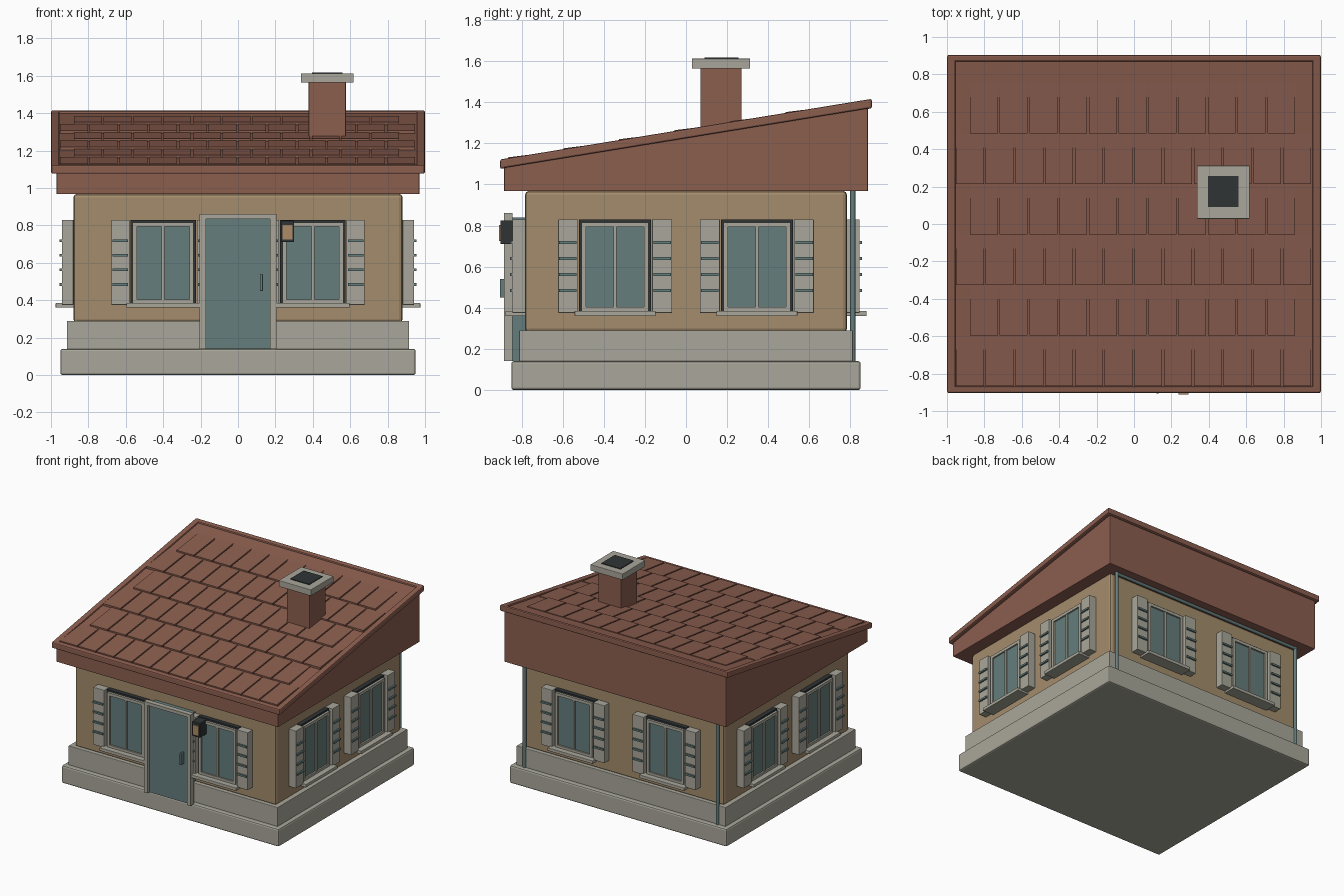
import bpy, bmesh, math
from mathutils import Matrix, Vector

if "Cube" in bpy.data.objects:
    bpy.data.objects.remove(bpy.data.objects["Cube"])


def material(name, rgb):
    m = bpy.data.materials.new(name)
    m.diffuse_color = (*rgb, 1)
    m.use_nodes = True
    m.node_tree.nodes["Principled BSDF"].inputs["Base Color"].default_value = m.diffuse_color
    return m


STONE = material("pale_stone", (0.40, 0.39, 0.325))
WALL = material("tan_plaster", (0.37, 0.265, 0.15))
ROOF = material("red_brown_roof", (0.26, 0.112, 0.078))
TEAL = material("grey_teal", (0.13, 0.205, 0.20))
DARK = material("charcoal", (0.028, 0.034, 0.036))
LAMP = material("lamp_amber", (0.42, 0.26, 0.14))


def finish(name, bm, mat, bevel=0.0, matrix=None):
    bmesh.ops.recalc_face_normals(bm, faces=bm.faces)
    me = bpy.data.meshes.new(name)
    bm.to_mesh(me)
    bm.free()
    me.materials.append(mat)
    ob = bpy.data.objects.new(name, me)
    bpy.context.collection.objects.link(ob)
    if matrix:
        ob.matrix_world = matrix
    if bevel:
        b = ob.modifiers.new("bevel", "BEVEL")
        b.width, b.segments = bevel, 2
    return ob


def boxes(name, spans, mat, bevel=0.0, matrix=None):
    """Each span is (x0, x1, y0, y1, z0, z1); all become one object."""
    bm = bmesh.new()
    for x0, x1, y0, y1, z0, z1 in spans:
        centre = Vector((x0 + x1, y0 + y1, z0 + z1)) / 2
        size = Matrix.Diagonal((x1 - x0, y1 - y0, z1 - z0, 1))
        bmesh.ops.create_cube(bm, size=1, matrix=Matrix.Translation(centre) @ size)
    return finish(name, bm, mat, bevel, matrix)


def slopes(name, spans, mat, bevel=0.0):
    """Prisms (x0, x1, then y,z profile points) extruded along x."""
    bm = bmesh.new()
    for x0, x1, profile in spans:
        f = bm.faces.new([bm.verts.new((x0, y, z)) for y, z in profile])
        ext = bmesh.ops.extrude_face_region(bm, geom=[f])
        vs = [v for v in ext["geom"] if isinstance(v, bmesh.types.BMVert)]
        bmesh.ops.translate(bm, verts=vs, vec=(x1 - x0, 0, 0))
    return finish(name, bm, mat, bevel)


def rz(y, off=0.0):
    return 1.257 + 0.163 * y + off


def strip(x0, x1, y0, y1, lo, hi_front, hi_back):
    return (x0, x1, [(y0, rz(y0, lo)), (y1, rz(y1, lo)),
                     (y1, rz(y1, hi_back)), (y0, rz(y0, hi_front))])


# Foundation, plinth and walls
boxes("foundation", [(-.95, .95, -.85, .85, 0, .14)], STONE, .012)
boxes("plinth", [(-.915, .915, -.812, .812, .135, .29)], STONE, .004)
boxes("walls", [(-.88, .88, -.783, .783, .28, .968)], WALL, .018)

# Roof body, slab and edge trim
slopes("roof_body", [(-.97, .97, [(-.885, .967), (.885, .967),
       (.885, rz(.885, -.02)), (-.885, rz(-.885, -.02))])], ROOF, .004)
slopes("roof_slab", [strip(-.99, .99, -.89, .89, -.03, 0, 0)], ROOF)
slopes("roof_rake_trim", [strip(s - .0225, s + .0225, -.9, .9, -.032, .012, .012)
       for s in (-.9775, .9775)], ROOF, .008)
slopes("roof_eave_trim", [strip(-.998, .998, y - .018, y + .018, -.034, .012, .012)
       for y in (-.886, .886)], ROOF, .008)

# Staggered roof tiles, each tilted up at its lower end
tiles = []
for row in range(6):
    y0 = -.87 + .27 * row
    n, start = (12, -.957) if row % 2 == 0 else (11, -.882)
    for i in range(n):
        x = start + .159 * i
        tiles.append(strip(x + .005, x + .154, y0 + .004, y0 + .274, -.01, .016, .005))
slopes("roof_tiles", tiles, ROOF)

# Chimney
boxes("chimney", [(.378, .577, .07, .27, 1.2, 1.57)], ROOF, .004)
boxes("chimney_cap", [(.336, .618, .028, .312, 1.563, 1.612)], STONE, .003)
boxes("chimney_flue", [(.395, .56, .09, .256, 1.60, 1.618)], DARK)

# Door with frame and handle
boxes("door_frame", [(-.205, -.172, -.885, -.845, .14, .86),
                     (.172, .205, -.885, -.845, .14, .86),
                     (-.172, .172, -.885, -.845, .835, .86)], STONE)
boxes("door", [(-.175, .175, -.862, -.78, .14, .84)], TEAL)
boxes("door_handle", [(.118, .133, -.905, -.86, .45, .54)], TEAL, .003)

# Wall lamp
boxes("lamp_housing", [(.23, .30, -.903, -.78, .71, .825)], DARK, .003)
boxes("lamp_panel", [(.239, .291, -.911, -.902, .724, .803)], LAMP)


# Window with shutters and sill, outward along local -y
def window(name, u, wall, angle):
    mat = Matrix.Rotation(math.radians(angle), 4, "Z") @ Matrix.Translation((u, -wall, 0))
    boxes(name + "_surround", [(-.175, .175, -.034, .01, .38, .83)], DARK, 0, mat)
    boxes(name + "_glass", [(-.15, .15, -.040, -.033, .395, .80)], TEAL, 0, mat)
    boxes(name + "_frame", [(-.163, -.141, -.052, 0, .38, .816),
                            (.141, .163, -.052, 0, .38, .816),
                            (-.141, .141, -.052, 0, .793, .816),
                            (-.141, .141, -.052, 0, .38, .404),
                            (-.008, .008, -.050, 0, .404, .793)], STONE, 0, mat)
    boxes(name + "_sill", [(-.197, .197, -.095, .01, .36, .385)], STONE, .003, mat)
    boxes(name + "_shutters", [(-.277, -.18, -.062, 0, .375, .83),
                               (.18, .277, -.062, 0, .375, .83)], STONE, .003, mat)
    slats = []
    for z in (.484, .562, .640, .718):
        for a in (-.272, .187):
            slats.append((a, a + .085, -.074, -.05, z - .007, z + .007))
    boxes(name + "_slats", slats, TEAL, 0, mat)


for side, wall, angle, off in (("front", .783, 0, .40), ("right", .88, 90, .345),
                               ("back", .783, 180, .40), ("left", .88, 270, .345)):
    for i, s in enumerate((-1, 1)):
        window(f"{side}_window_{i + 1}", s * off, wall, angle)

# Rear downpipes and the pipe joining them under the roof
for label, x in (("left", -.845), ("right", .845)):
    bm = bmesh.new()
    bmesh.ops.create_cone(bm, cap_ends=True, segments=12, radius1=.013, radius2=.013,
                          depth=.83, matrix=Matrix.Translation((x, .812, .553)))
    finish(f"{label}_downpipe", bm, TEAL)
bm = bmesh.new()
bmesh.ops.create_cone(bm, cap_ends=True, segments=12, radius1=.012, radius2=.012, depth=1.69,
                      matrix=Matrix.Translation((0, .812, .958)) @ Matrix.Rotation(math.pi / 2, 4, "Y"))
finish("rear_gutter_pipe", bm, TEAL)
